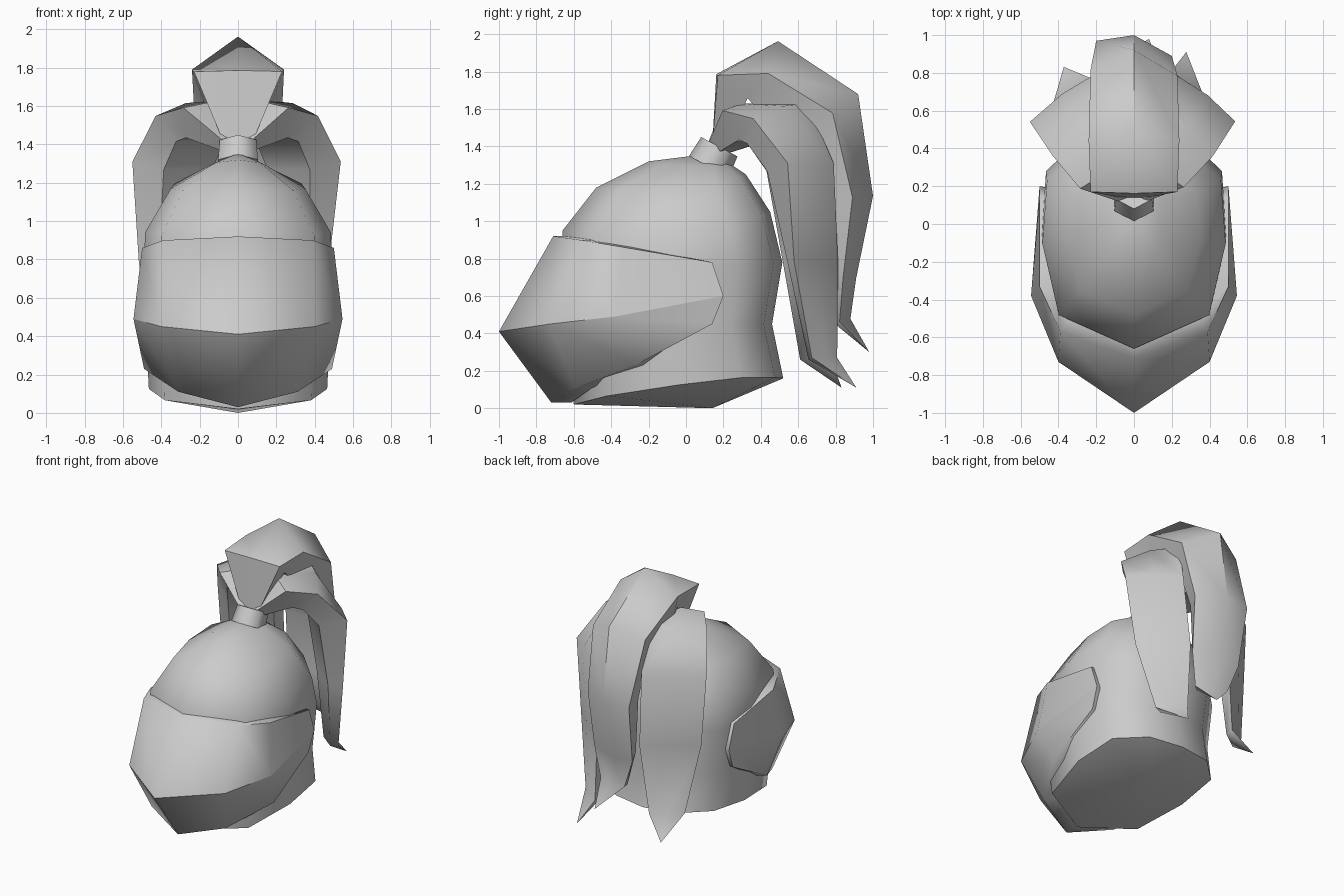
import bpy, bmesh
from math import sin, cos, radians, hypot
from mathutils import Vector, Matrix

if "Cube" in bpy.data.objects:
    bpy.data.objects.remove(bpy.data.objects["Cube"])


def finish(name, bm, angle=50):
    bmesh.ops.remove_doubles(bm, verts=bm.verts[:], dist=0.0005)
    bmesh.ops.recalc_face_normals(bm, faces=bm.faces[:])
    me = bpy.data.meshes.new(name)
    bm.to_mesh(me)
    bm.free()
    ob = bpy.data.objects.new(name, me)
    bpy.context.collection.objects.link(ob)
    bpy.ops.object.select_all(action='DESELECT')
    ob.select_set(True)
    bpy.context.view_layer.objects.active = ob
    bpy.ops.object.shade_smooth_by_angle(angle=radians(angle))
    return ob


def loft(rows, closed=True):
    bm = bmesh.new()
    vs = [[bm.verts.new(p) for p in row] for row in rows]
    n = len(rows[0])
    for a, b in zip(vs, vs[1:]):
        for i in range(n if closed else n - 1):
            j = (i + 1) % n
            bm.faces.new((a[i], a[j], b[j], b[i]))
    return bm, vs


def mirror_row(half):
    """Half outline from the front centre, completed on the -x side."""
    return [(-x, y, z) for x, y, z in reversed(half) if x > 0] + half


# Helmet shell: tilted rings, each from a front point to a back point
OUTLINE = [(0, 0), (.82, .16), (1, .50), (.95, .80), (.55, .96), (0, 1)]
RINGS = [  # half width, front y, front z, back y, back z, side lift
    (.465, -.60, .02, .52, .16, .035), (.48, -.64, .40, .46, .45, 0),
    (.49, -.66, .70, .515, .78, 0), (.485, -.66, .95, .45, 1.05, -.06),
    (.35, -.48, 1.18, .32, 1.25, -.045), (.14, -.20, 1.32, .23, 1.31, -.02)]
rows = [[(0, .14, 0)] * 10]
for w, yf, zf, yb, zb, lift in RINGS:
    rows.append(mirror_row([(w * u, yf + (yb - yf) * s,
                             zf + (zb - zf) * s + lift * u * u)
                            for u, s in OUTLINE]))
rows.append([(0, .08, 1.355)] * 10)
bm, _ = loft(rows)
finish("helmet_shell", bm, 62)

# Visor: three rows meeting at a keel, with the border turned inward
top = [(0, -.71, .92), (.39, -.57, .90), (.50, -.33, .86), (.50, .14, .78)]
keel = [(0, -1, .41), (.40, -.73, .45), (.545, -.38, .49), (.50, .20, .60)]
low = [(0, -.72, .03), (.31, -.59, .11), (.49, -.27, .23), (.49, .14, .45)]
bm, _ = loft([mirror_row(r) for r in (top, keel, low)], closed=False)
edge = [e for e in bm.edges if e.is_boundary]
new = bmesh.ops.extrude_edge_only(bm, edges=edge)["geom"]
for v in new:
    if isinstance(v, bmesh.types.BMVert):
        v.co.x *= .86
        v.co.y = .1 + (v.co.y - .1) * .87
visor = finish("visor", bm, 70).data
on_keel = [any((v.co - Vector(k)).length < .01 for k in mirror_row(keel))
           for v in visor.vertices]
for e in visor.edges:
    if all(on_keel[i] for i in e.vertices) or e.is_loose:
        e.use_edge_sharp = True

# Plume socket: short tilted hexagonal tube
bm = bmesh.new()
bmesh.ops.create_cone(bm, segments=6, radius1=.12, radius2=.11, depth=.12,
                      cap_ends=True,
                      matrix=Matrix.Translation((0, .15, 1.345))
                      @ Matrix.Rotation(radians(-28), 4, 'X'))
finish("plume_socket", bm, 65)


# Plume: arched outer face, side walls and a narrower inner face
def plume(name, path, yaw, side=1, drift=1.0, wide=1.0):
    a = radians(yaw)
    rows = []
    for i, (r, z, w, lat, bulge, tilt, thick) in enumerate(path):
        p, q = path[max(i - 1, 0)], path[min(i + 1, len(path) - 1)]
        tr, tz = q[0] - p[0], q[1] - p[1]
        k = hypot(tr, tz)
        nr, nz = -tz / k, tr / k
        row = []
        for u, off in ((-1, -tilt), (0, bulge), (1, tilt),
                       (.7, -thick), (-.7, -thick)):
            rr, zz = r + nr * off, z + nz * off
            l = lat * drift + u * w * wide
            row.append((side * (rr * sin(a) - l * cos(a)),
                        .15 + rr * cos(a) + l * sin(a), zz))
        rows.append(row)
    bm, vs = loft(rows)
    bm.faces.new(vs[0])
    finish(name, bm)


# radius, height, half width, sideways drift, arch height, twist, thickness
CENTRE = [(-.01, 1.40, .07, 0, 0, 0, .08), (.02, 1.78, .23, 0, .01, 0, .20),
          (.29, 1.79, .24, 0, .18, 0, .20), (.65, 1.59, .23, 0, .15, .02, .18),
          (.78, 1.13, .20, 0, .07, .04, .16), (.72, .70, .18, 0, .04, .03, .09),
          (.70, .47, .12, -.02, .03, .03, .06), (.83, .30, 0, -.08, 0, 0, 0)]
SIDE = [(0, 1.40, .06, 0, 0, 0, .06), (.19, 1.61, .19, .01, .02, .02, .19),
        (.45, 1.59, .20, 0, .03, .05, .21), (.64, 1.31, .20, .02, .02, 0, .19),
        (.63, .78, .19, .08, .02, 0, .09), (.64, .27, .11, .14, .01, 0, .05),
        (.77, .11, 0, .25, 0, 0, 0)]
plume("centre_plume", CENTRE, 0)
plume("right_plume", SIDE, 38)
plume("left_plume", SIDE, 36, side=-1, drift=.4, wide=1.12)
